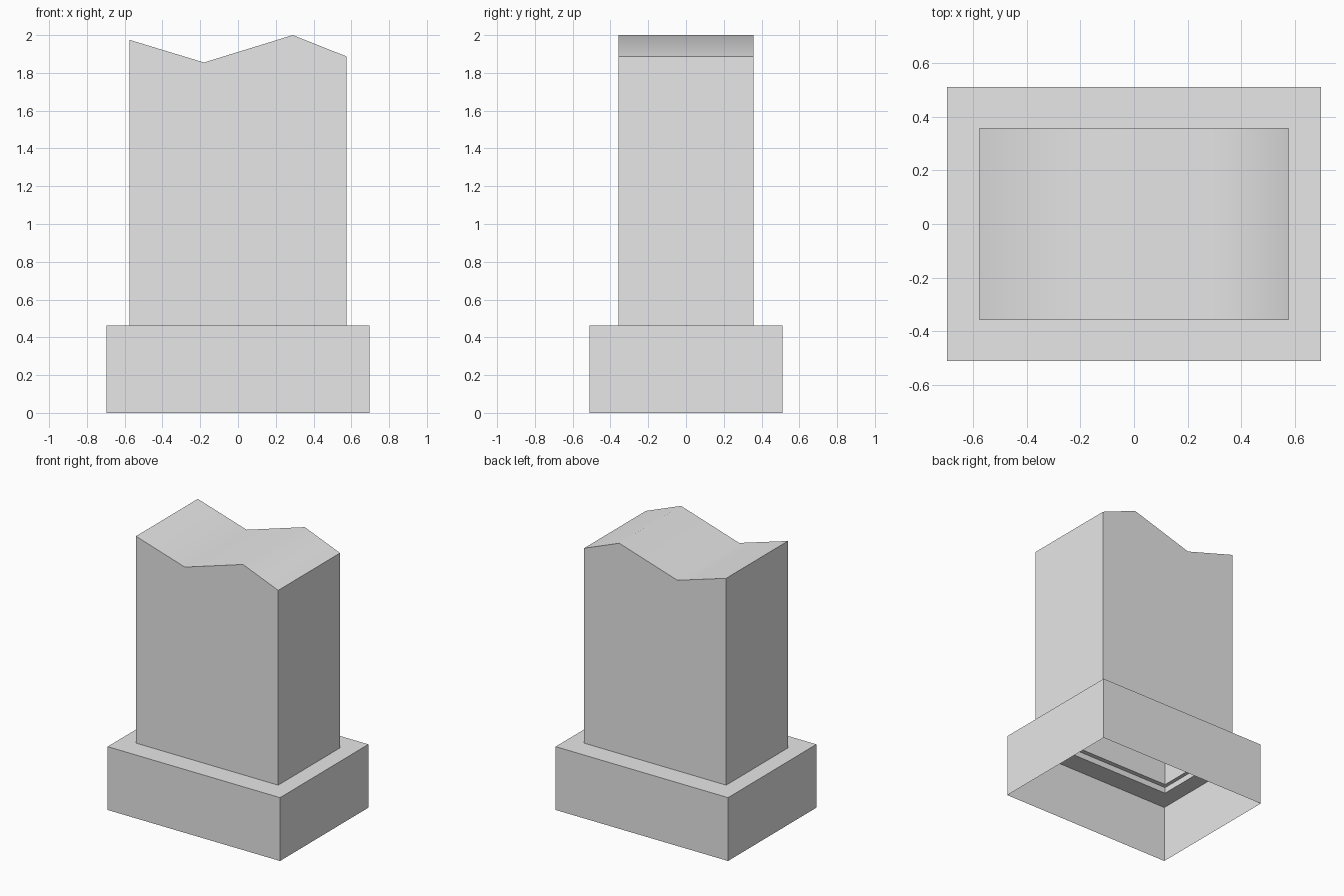
import bpy, bmesh

cube = bpy.data.objects.get("Cube")
if cube:
    bpy.data.objects.remove(cube, do_unlink=True)

grey = bpy.data.materials.new("plain grey")
grey.use_nodes = True
grey.diffuse_color = (0.8, 0.8, 0.8, 1)
grey.node_tree.nodes["Principled BSDF"].inputs["Base Color"].default_value = (0.8, 0.8, 0.8, 1)

BASE = (0.697, 0.51)
BODY = (0.575, 0.357)
LINING = (0.548, 0.324)
LEDGE = 0.463


def finish(name, bm):
    mesh = bpy.data.meshes.new(name)
    bm.to_mesh(mesh)
    bm.free()
    mesh.materials.append(grey)
    obj = bpy.data.objects.new(name, mesh)
    bpy.context.collection.objects.link(obj)
    return obj


def loft(name, rings):
    """Join rectangular rings given as (half size, height) into an open shell."""
    bm = bmesh.new()
    loops = []
    for (hx, hy), z in rings:
        corners = ((-hx, -hy), (hx, -hy), (hx, hy), (-hx, hy))
        loops.append([bm.verts.new((x, y, z)) for x, y in corners])
    for low, high in zip(loops, loops[1:]):
        for i in range(4):
            j = (i + 1) % 4
            bm.faces.new((low[i], low[j], high[j], high[i]))
    return finish(name, bm)


# Hollow plinth, open underneath
loft("base", [(BASE, 0), (BASE, LEDGE), (BODY, LEDGE)])

# Stepped underside of the plinth and lining of the shaft
loft("inner_lining", [(BASE, 0.42), (BODY, 0.42), (BODY, LEDGE),
                      (LINING, LEDGE), (LINING, 1.8)])

# Upright block with a zigzag top
bm = bmesh.new()
hx, hy = BODY
crest = [(-hx, 1.975), (-0.18, 1.855), (0.29, 2.0), (hx, 1.887)]
outline = [(-hx, LEDGE), (hx, LEDGE)] + crest[::-1]
front = [bm.verts.new((x, -hy, z)) for x, z in outline]
back = [bm.verts.new((x, hy, z)) for x, z in outline]
bm.faces.new(front)
bm.faces.new(back[::-1])
count = len(outline)
for i in range(1, count):
    j = (i + 1) % count
    bm.faces.new((front[j], front[i], back[i], back[j]))
bm.normal_update()

# Soft shading across the crest only, crisp everywhere else
for face in bm.faces:
    face.smooth = face.normal.z > 0.5
for edge in bm.edges:
    edge.smooth = all(f.smooth for f in edge.link_faces)
finish("upright_block", bm)
